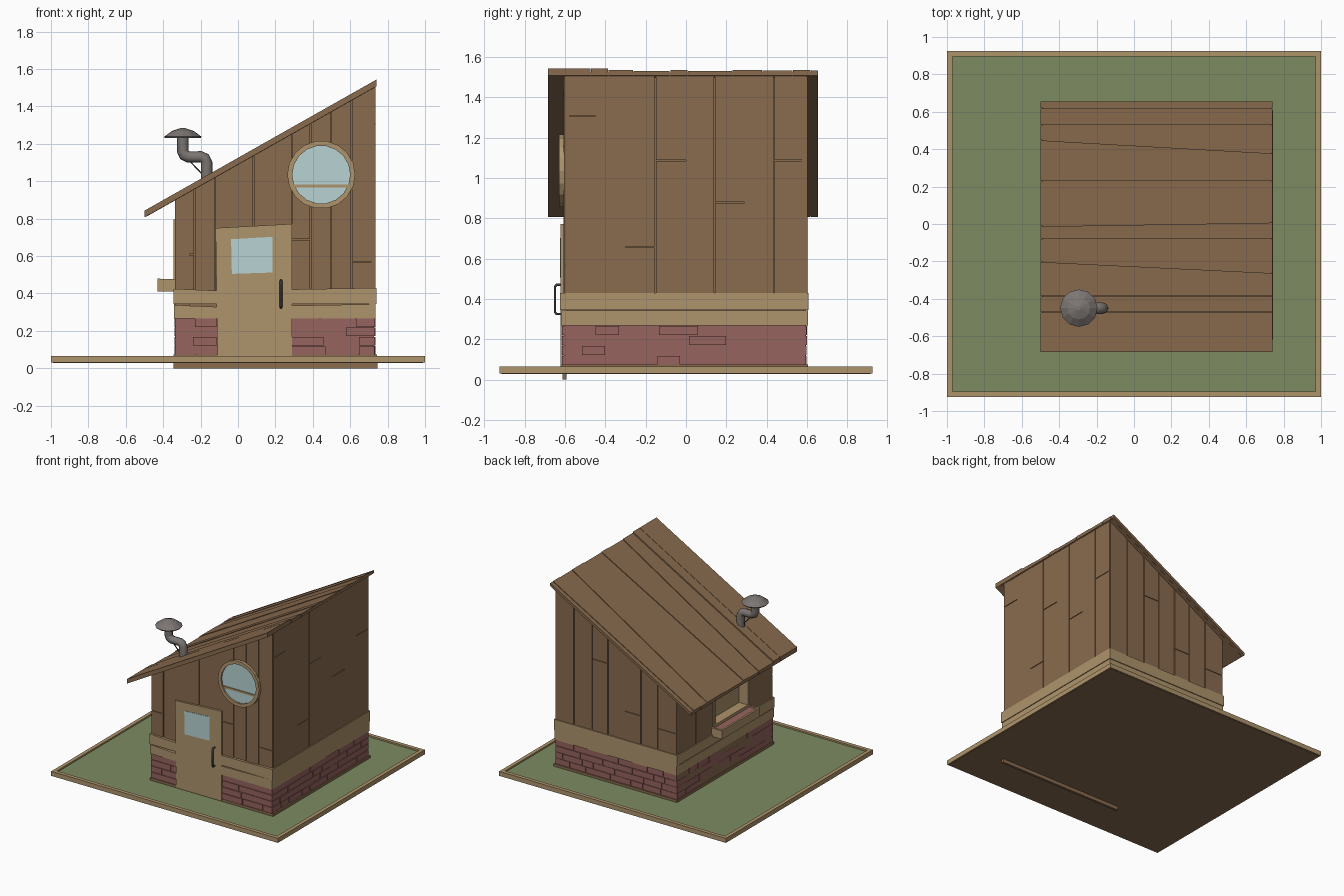
import bpy, bmesh, math, random
from mathutils import Vector

if "Cube" in bpy.data.objects:
    bpy.data.objects.remove(bpy.data.objects["Cube"])

random.seed(4)


def material(name, r, g, b):
    m = bpy.data.materials.new(name)
    m.diffuse_color = [((c / 255 + 0.055) / 1.055) ** 2.4 for c in (r, g, b)] + [1]
    m.use_nodes = True
    m.node_tree.nodes["Principled BSDF"].inputs["Base Color"].default_value = m.diffuse_color
    return m


WOOD = material("brown wood", 137, 107, 78)
TAN = material("tan wood", 174, 148, 108)
BRICK = material("red brick", 150, 99, 94)
GRASS = material("grass green", 124, 139, 97)
GLASS = material("pale blue glass", 184, 211, 212)
METAL = material("grey metal", 124, 118, 115)
IRON = material("dark iron", 60, 57, 58)


def roof(x):
    return 0.84 + (x + 0.5) * 0.565


def part(name, mat, prisms, lift=None):
    """One object from prisms: (axis, 2D outline, start, end)."""
    bm = bmesh.new()
    for axis, pts, a, b in prisms:
        def co(p, t):
            u, v = p
            c = {'x': (t, u, v), 'y': (u, t, v), 'z': (u, v, t)}[axis]
            return (c[0], c[1], c[2] + (lift(c[0]) if lift else 0))
        lo = [bm.verts.new(co(p, a)) for p in pts]
        hi = [bm.verts.new(co(p, b)) for p in pts]
        bm.faces.new(lo)
        bm.faces.new(hi[::-1])
        n = len(pts)
        for i in range(n):
            j = (i + 1) % n
            bm.faces.new((lo[i], hi[i], hi[j], lo[j]))
    bmesh.ops.recalc_face_normals(bm, faces=bm.faces)
    me = bpy.data.meshes.new(name)
    bm.to_mesh(me)
    bm.free()
    me.materials.append(mat)
    ob = bpy.data.objects.new(name, me)
    bpy.context.collection.objects.link(ob)
    return ob


def box(x0, x1, y0, y1, z0, z1):
    return ('z', [(x0, y0), (x1, y0), (x1, y1), (x0, y1)], z0, z1)


def tube(name, mat, pts, r, res=2):
    """Round bar along a path, turned into a mesh."""
    cu = bpy.data.curves.new(name + "_path", 'CURVE')
    cu.dimensions = '3D'
    cu.bevel_depth, cu.bevel_resolution, cu.use_fill_caps = r, res, True
    sp = cu.splines.new('POLY')
    sp.points.add(len(pts) - 1)
    for p, c in zip(sp.points, pts):
        p.co = (*c, 1)
    tmp = bpy.data.objects.new("tmp", cu)
    bpy.context.collection.objects.link(tmp)
    bpy.context.view_layer.update()
    me = bpy.data.meshes.new_from_object(
        tmp.evaluated_get(bpy.context.evaluated_depsgraph_get()))
    bpy.data.objects.remove(tmp)
    me.materials.clear()
    me.materials.append(mat)
    ob = bpy.data.objects.new(name, me)
    bpy.context.collection.objects.link(ob)
    return ob


# Yard: brown underside, grass, tan border, beam under the front wall
part("yard_base", WOOD, [box(-0.99, 0.99, -0.915, 0.915, 0.028, 0.045)])
part("grass", GRASS, [box(-0.97, 0.97, -0.895, 0.895, 0.045, 0.054)])
part("yard_border", TAN, [box(-1, 1, s * 0.91 - 0.015, s * 0.91 + 0.015, 0.03, 0.066) for s in (-1, 1)]
     + [box(s * 0.985 - 0.015, s * 0.985 + 0.015, -0.895, 0.895, 0.03, 0.066) for s in (-1, 1)])
part("front_beam", WOOD, [box(-0.345, 0.745, -0.612, -0.592, 0, 0.05)])
part("house_sill", WOOD, [box(-0.345, 0.742, -0.618, 0.606, 0.05, 0.074)])

# Solid body under the roof
part("house_core", WOOD, [('y', [(-0.26, 0.06), (0.725, 0.06), (0.725, roof(0.725) - 0.02),
                                 (-0.26, roof(-0.26) - 0.02)], -0.59, 0.585)])

# Brick footing: core and staggered bricks
part("brick_core", BRICK, [box(-0.332, 0.727, -0.606, 0.592, 0.055, 0.28)])


def brick_run(a, b, place):
    out = []
    for r in range(4):
        z, u = 0.073 + r * 0.0495, a
        while u < b - 0.001:
            v = u + random.uniform(0.09, 0.2)
            if b - v < 0.05:
                v = b
            out.append(place(u, v - 0.004, random.uniform(0.003, 0.008), z, z + 0.045))
            u = v
    return out


part("bricks", BRICK,
     brick_run(-0.338, -0.11, lambda u, v, d, z, w: box(u, v, -0.608 - d, -0.59, z, w))
     + brick_run(0.29, 0.735, lambda u, v, d, z, w: box(u, v, -0.608 - d, -0.59, z, w))
     + brick_run(-0.338, 0.735, lambda u, v, d, z, w: box(u, v, 0.58, 0.592 + d, z, w))
     + brick_run(-0.61, 0.6, lambda u, v, d, z, w: box(0.71, 0.727 + d, u, v, z, w))
     + brick_run(-0.61, 0.6, lambda u, v, d, z, w: box(-0.332 - d, -0.32, u, v, z, w)))

# Tan band of two stacked boards round the house
band = []
for z0, z1, e in ((0.267, 0.343, 0.004), (0.345, 0.43, 0)):
    band += [('y', [(-0.345 + e, z0), (-0.11, z0), (-0.11, z1 - 0.015), (-0.345 + e, z1 - 0.005)], -0.624 + e, -0.58),
             ('y', [(0.29, z0), (0.74 - e, z0), (0.74 - e, z1), (0.29, z1 - 0.008)], -0.624 + e, -0.58),
             box(-0.345 + e, 0.74 - e, 0.57, 0.608 - e, z0, z1),
             box(0.7, 0.74 - e, -0.624 + e, 0.608 - e, z0, z1),
             box(-0.345 + e, -0.3, -0.624 + e, 0.608 - e, z0, z1 - 0.005)]
part("tan_band", TAN, band)


# Vertical planks; joints are heights where a plank is split
def gable_planks(name, edges, joints, y0, y1):
    out = []
    for i, (u, v) in enumerate(zip(edges, edges[1:])):
        v -= 0.005
        d = 0.003 * (i % 2) * (1 if y0 > 0 else -1)
        ya, yb = (y0, y1 - d) if y0 > 0 else (y0 - d, y1)
        z = 0.4
        if i in joints:
            out.append(('y', [(u, z), (v, z), (v, joints[i] - 0.004), (u, joints[i] - 0.004)], ya, yb))
            z = joints[i]
        out.append(('y', [(u, z), (v, z), (v, roof(v) - 0.02), (u, roof(u) - 0.02)], ya, yb))
    part(name, WOOD, out)


gable_planks("front_planks", [-0.336, -0.23, -0.12, 0.085, 0.29, 0.39, 0.5, 0.61, 0.735],
             {0: 0.61, 4: 0.69, 7: 0.57}, -0.608, -0.58)
gable_planks("back_planks", [-0.336, -0.17, -0.02, 0.12, 0.27, 0.41, 0.57, 0.735],
             {2: 0.66, 4: 1.0, 0: 0.6}, 0.575, 0.602)

right = []
for u, v, j in ((-0.6, -0.45, 1.31), (-0.45, -0.3, 0), (-0.3, -0.15, 0.66), (-0.15, 0, 1.09),
                (0, 0.145, 0), (0.145, 0.29, 0.88), (0.29, 0.44, 0), (0.44, 0.598, 1.09)):
    g = 0.005 if v in (-0.15, 0.145, 0.44) else 0
    right += [box(0.71, 0.734, u, v - g, 0.4, j - 0.005)] if j else []
    right.append(box(0.71, 0.734, u, v - g, j or 0.4, 1.51))
part("right_planks", WOOD, right)

left = []
for u, v in ((-0.6, -0.45), (-0.45, -0.29), (0.13, 0.23), (0.23, 0.36), (0.36, 0.47), (0.47, 0.598)):
    left.append(box(-0.336, -0.26, u, v - 0.004, 0.06, 0.91))
left += [box(-0.336, -0.26, -0.294, 0.13, 0.06, 0.48), box(-0.336, -0.26, -0.294, 0.13, 0.78, 0.91)]
part("left_planks", WOOD, left)

# Side window: recessed panel and frame, planter below
part("side_window", TAN, [box(-0.268, -0.258, -0.294, 0.126, 0.48, 0.78),
                          box(-0.346, -0.26, -0.31, -0.285, 0.47, 0.795), box(-0.346, -0.26, 0.115, 0.14, 0.47, 0.795),
                          box(-0.346, -0.26, -0.285, 0.115, 0.77, 0.795), box(-0.346, -0.26, -0.285, 0.115, 0.47, 0.492)])
part("planter", TAN, [box(-0.425, -0.335, -0.32, 0.16, 0.41, 0.425), box(-0.43, -0.415, -0.32, 0.16, 0.41, 0.48),
                      box(-0.415, -0.335, -0.32, -0.305, 0.41, 0.478), box(-0.415, -0.335, 0.145, 0.16, 0.41, 0.478)])
part("planter_soil", BRICK, [box(-0.415, -0.335, -0.305, 0.145, 0.425, 0.468)])

# Slightly crooked front door, pane and handle
part("front_door", TAN, [('y', [(-0.11, 0.06), (0.29, 0.06), (0.29, 0.772), (-0.12, 0.75)], -0.622, -0.59)])
part("door_pane", GLASS, [('y', [(-0.033, 0.505), (0.185, 0.512), (0.185, 0.703), (-0.037, 0.69)], -0.625, -0.615)])
tube("door_handle", IRON, [(0.23, -0.615, 0.325), (0.23, -0.642, 0.325), (0.23, -0.65, 0.335),
                           (0.23, -0.65, 0.46), (0.23, -0.642, 0.47), (0.23, -0.615, 0.47)], 0.007, 1)

# Round window in the gable
N = 18


def on_circle(r, i):
    return (0.445 + r * math.cos(i * math.tau / N), 1.035 + r * math.sin(i * math.tau / N))


part("round_glass", GLASS, [('y', [on_circle(0.165, i) for i in range(N)], -0.617, -0.6)])
part("round_frame", TAN, [('y', [on_circle(0.155, i), on_circle(0.182, i), on_circle(0.182, i + 1),
                                 on_circle(0.155, i + 1)], -0.63, -0.6) for i in range(N)])
part("round_window_bar", TAN, [box(0.3, 0.592, -0.625, -0.61, 0.967, 0.982)])

# Roof: boards down the slope, (y at eave, y at ridge) edges and small height steps
part("roof_deck", WOOD, [box(-0.49, 0.735, -0.64, 0.63, -0.035, -0.016)], lift=roof)
cuts = [(-0.685, -0.685), (-0.47, -0.47), (-0.385, -0.385), (-0.2, -0.26), (-0.078, -0.078), (-0.01, 0.01),
        (0.23, 0.23), (0.45, 0.38), (0.53, 0.53), (0.62, 0.62), (0.657, 0.657)]
steps = [0.003, 0.003, -0.006, -0.01, -0.006, -0.01, -0.006, -0.009, -0.006, -0.009]
part("roof_boards", WOOD, [('z', [(-0.5, a[0]), (0.74, a[1]), (0.74, b[1] - 0.003), (-0.5, b[0] - 0.003)],
                            -0.033, s) for a, b, s in zip(cuts, cuts[1:], steps)], lift=roof)

# Bent stove pipe with domed cap and wire brace
Y = -0.45
tube("stove_pipe", METAL, [(-0.168, Y, 1.0), (-0.168, Y, 1.1), (-0.178, Y, 1.122), (-0.2, Y, 1.13), (-0.265, Y, 1.13),
                           (-0.287, Y, 1.14), (-0.295, Y, 1.16), (-0.295, Y, 1.25)], 0.031)
tube("pipe_brace", IRON, [(-0.255, Y, 1.105), (-0.175, Y, 1.02)], 0.004, 1)
bm = bmesh.new()
for z, h, r0, r1 in ((1.23, 0.008, 0.095, 0.1), (1.238, 0.03, 0.1, 0.06), (1.268, 0.017, 0.06, 0.01)):
    geo = bmesh.ops.create_cone(bm, cap_ends=True, segments=12, radius1=r0, radius2=r1, depth=h)
    bmesh.ops.translate(bm, verts=geo["verts"], vec=Vector((-0.295, Y, z + h / 2)))
cap = bpy.data.meshes.new("pipe_cap")
bm.to_mesh(cap)
bm.free()
cap.materials.append(METAL)
bpy.context.collection.objects.link(bpy.data.objects.new("pipe_cap", cap))
